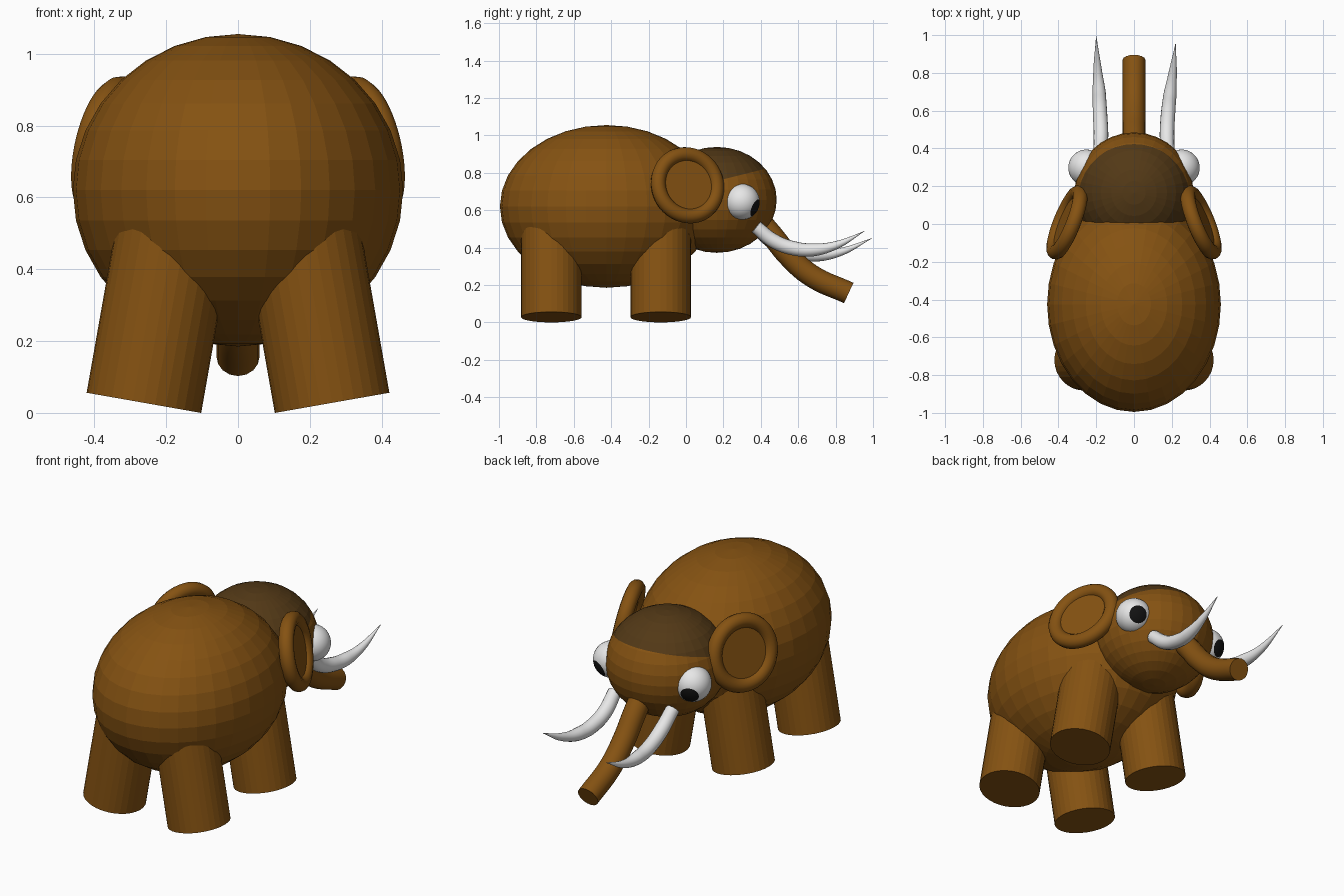
import bpy, bmesh, math
from mathutils import Vector, Matrix

if "Cube" in bpy.data.objects:
    bpy.data.objects.remove(bpy.data.objects["Cube"])


def material(name, rgb):
    m = bpy.data.materials.new(name)
    m.diffuse_color = (*rgb, 1)
    m.use_nodes = True
    m.node_tree.nodes["Principled BSDF"].inputs["Base Color"].default_value = m.diffuse_color
    return m


BROWN = material("brown hide", (0.235, 0.085, 0.006))
HAIR = material("dark brown hair", (0.085, 0.04, 0.008))
WHITE = material("white", (0.8, 0.8, 0.8))
BLACK = material("black", (0.006, 0.006, 0.006))


def add(name, bm, mats, smooth=False):
    me = bpy.data.meshes.new(name)
    bmesh.ops.recalc_face_normals(bm, faces=bm.faces)
    for f in bm.faces:
        f.smooth = smooth
    bm.to_mesh(me)
    bm.free()
    for m in mats:
        me.materials.append(m)
    ob = bpy.data.objects.new(name, me)
    bpy.context.collection.objects.link(ob)
    return ob


def ellipsoid(centre, radii, seg=32, rings=16):
    bm = bmesh.new()
    bmesh.ops.create_uvsphere(bm, u_segments=seg, v_segments=rings, radius=1)
    bmesh.ops.scale(bm, vec=radii, verts=bm.verts)
    bmesh.ops.translate(bm, vec=centre, verts=bm.verts)
    return bm


def tube(name, points, radii, mat):
    cu = bpy.data.curves.new(name, 'CURVE')
    cu.dimensions = '3D'
    cu.bevel_depth = 1
    cu.bevel_resolution = 6
    cu.use_fill_caps = True
    sp = cu.splines.new('BEZIER')
    sp.resolution_u = 8
    sp.bezier_points.add(len(points) - 1)
    for bp, p, r in zip(sp.bezier_points, points, radii):
        bp.co = p
        bp.radius = r
        bp.handle_left_type = bp.handle_right_type = 'AUTO'
    ob = bpy.data.objects.new(name, cu)
    bpy.context.collection.objects.link(ob)
    cu.materials.append(mat)
    bpy.ops.object.select_all(action='DESELECT')
    ob.select_set(True)
    bpy.context.view_layer.objects.active = ob
    bpy.ops.object.convert(target='MESH')
    bpy.ops.object.shade_smooth_by_angle(angle=math.radians(40))


# Body
add("body", ellipsoid((0, -0.425, 0.62), (0.46, 0.57, 0.435)), [BROWN])

# Head, cut along the hairline so the crown is dark
bm = ellipsoid((0, 0.165, 0.655), (0.315, 0.32, 0.283))
origin = Vector((0, 0.2, 0.765))
normal = Vector((0, -0.25, 1)).normalized()
bmesh.ops.bisect_plane(bm, geom=bm.verts[:] + bm.edges[:] + bm.faces[:],
                       plane_co=origin, plane_no=normal)
for f in bm.faces:
    f.material_index = int((f.calc_center_median() - origin).dot(normal) > 0)
add("head", bm, [BROWN, HAIR])

for s, side in ((-1, "left"), (1, "right")):
    # Legs splayed outwards
    for y, end in ((-0.135, "front"), (-0.72, "rear")):
        bm = bmesh.new()
        bmesh.ops.create_cone(bm, cap_ends=True, segments=32,
                              radius1=0.162, radius2=0.162, depth=0.56)
        bmesh.ops.translate(bm, vec=(0, 0, 0.28), verts=bm.verts)
        bm.transform(Matrix.Translation((s * 0.262, y, 0.028))
                     @ Matrix.Rotation(-s * math.radians(10), 4, 'Y'))
        add(f"{end}_leg_{side}", bm, [BROWN])

    # Eye with the pupil at the pole
    look = Vector((s * 0.35, 0.85, -0.38))
    bm = ellipsoid((0, 0, 0), (1, 1, 1), 32, 24)
    for f in bm.faces:
        f.material_index = int(f.calc_center_median().z > math.cos(math.radians(30)))
    bm.transform(Matrix.Translation((s * 0.252, 0.298, 0.645))
                 @ look.to_track_quat('Z', 'Y').to_matrix().to_4x4()
                 @ Matrix.Diagonal((0.096, 0.096, 0.096, 1)))
    add(f"eye_{side}", bm, [WHITE, BLACK], True)

    # Ear: thick rim and a flat disc, leaning in and swept back
    out = Vector((s * 0.92, 0.37, 0.2))
    place = (Matrix.Translation((s * 0.355, 0.008, 0.733))
             @ out.to_track_quat('Z', 'Y').to_matrix().to_4x4())
    bpy.ops.mesh.primitive_torus_add(major_segments=48, minor_segments=12,
                                     major_radius=0.168, minor_radius=0.04)
    rim = bpy.context.object
    rim.name = f"ear_rim_{side}"
    rim.data.transform(place)
    rim.data.materials.append(BROWN)
    bpy.ops.object.shade_smooth()
    bm = bmesh.new()
    bmesh.ops.create_cone(bm, cap_ends=True, segments=32,
                          radius1=0.165, radius2=0.165, depth=0.03)
    bm.transform(place)
    add(f"ear_disc_{side}", bm, [BROWN])

# Trunk
tube("trunk", [(0, 0.36, 0.58), (0, 0.46, 0.465), (0, 0.55, 0.355),
               (0, 0.67, 0.25), (0, 0.87, 0.157)], [0.06] * 5, BROWN)

# Tusks, slightly different on each side
RADII = [0.036, 0.039, 0.038, 0.035, 0.022, 0.001]
tube("tusk_right", [(0.18, 0.375, 0.51), (0.175, 0.47, 0.435), (0.18, 0.58, 0.395),
                    (0.19, 0.68, 0.388), (0.205, 0.8, 0.412), (0.22, 0.955, 0.488)],
     RADII, WHITE)
tube("tusk_left", [(-0.18, 0.375, 0.51), (-0.175, 0.47, 0.425), (-0.18, 0.59, 0.373),
                   (-0.185, 0.7, 0.36), (-0.193, 0.82, 0.375), (-0.2, 0.995, 0.45)],
     RADII, WHITE)
